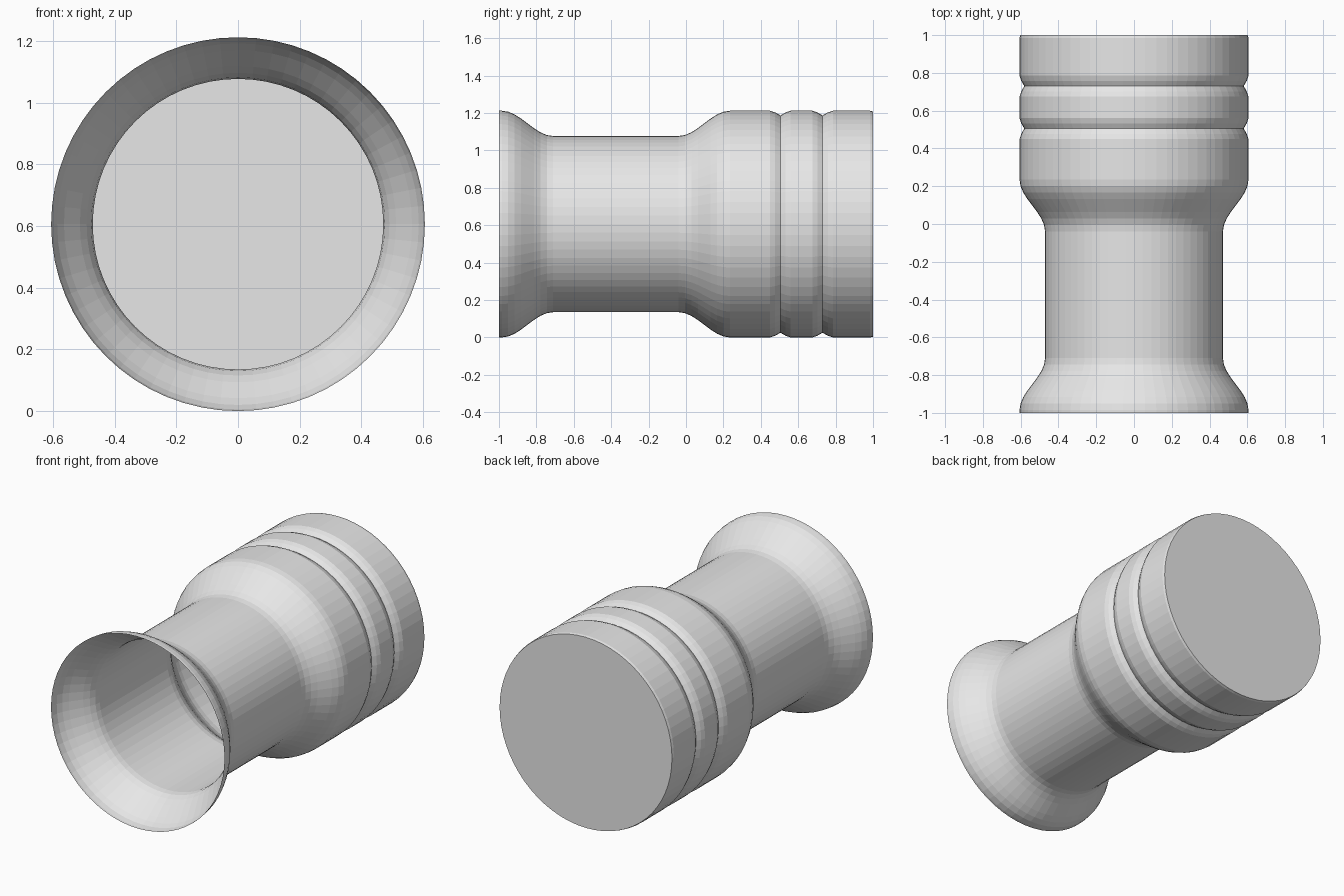
import bpy, bmesh, math

if "Cube" in bpy.data.objects:
    bpy.data.objects.remove(bpy.data.objects["Cube"])

SIDES = 64
R, NECK, GROOVE = 0.606, 0.471, 0.581

grey = bpy.data.materials.new("plain grey")
grey.diffuse_color = (0.8, 0.8, 0.8, 1)
grey.use_nodes = True
grey.node_tree.nodes["Principled BSDF"].inputs["Base Color"].default_value = grey.diffuse_color


def s_curve(y0, r0, y1, r1, steps=8):
    """Smooth transition between two radii along the axis."""
    return [(y0 + (y1 - y0) * i / steps,
             r0 + (r1 - r0) * (1 - math.cos(math.pi * i / steps)) / 2)
            for i in range(steps + 1)]


# Profile (y, radius): flared mouth, straight neck, wide shoulder
profile = [(-1.0, R)] + s_curve(-0.985, R, -0.71, NECK)
profile += s_curve(-0.04, NECK, 0.235, R)
# Two V grooves around the wide body
for y in (0.505, 0.73):
    profile += [(y - 0.055, R), (y - 0.028, R - 0.009), (y, GROOVE),
                (y + 0.028, R - 0.009), (y + 0.055, R)]
# Slightly softened back edge
profile += [(0.985, R), (1.0, R - 0.004)]

# Spin the profile around the y axis, open at the front, capped at the back
bm = bmesh.new()
rings = []
for y, r in profile:
    rings.append([bm.verts.new((r * math.cos(2 * math.pi * k / SIDES), y,
                                R + r * math.sin(2 * math.pi * k / SIDES)))
                  for k in range(SIDES)])
for a, b in zip(rings, rings[1:]):
    for k in range(SIDES):
        n = (k + 1) % SIDES
        bm.faces.new((a[k], b[k], b[n], a[n]))
bm.faces.new(rings[-1])
bmesh.ops.recalc_face_normals(bm, faces=bm.faces)
mesh = bpy.data.meshes.new("flared_cup")
bm.to_mesh(mesh)
bm.free()
mesh.materials.append(grey)
cup = bpy.data.objects.new("flared_cup", mesh)
bpy.context.collection.objects.link(cup)
